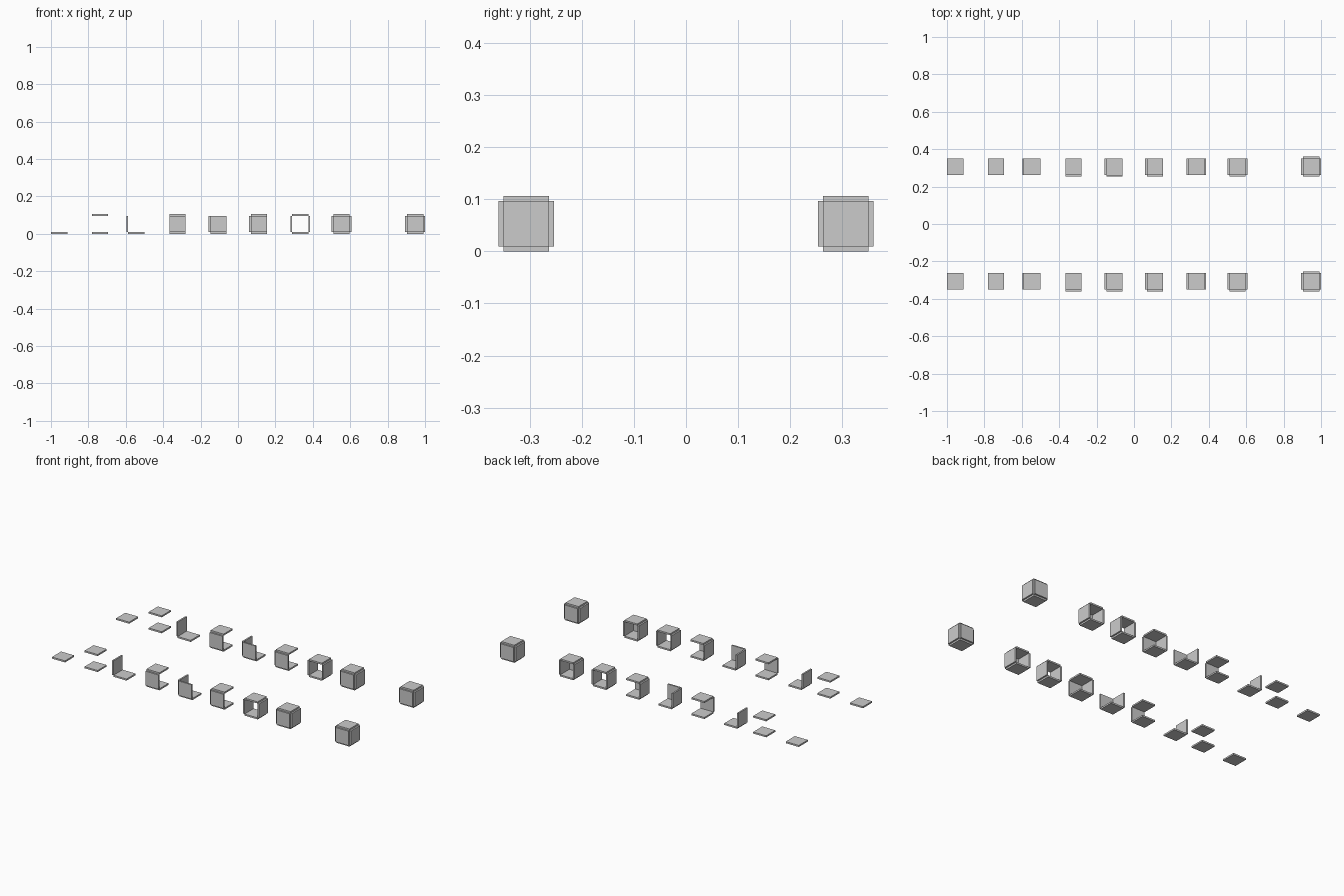
import bpy

if "Cube" in bpy.data.objects:
    bpy.data.objects.remove(bpy.data.objects["Cube"])

S = 0.087    # panel width (also the inner cube size)
T = 0.0096   # panel thickness
H = S / 2 + T / 2
ZC = T + S / 2

# direction of each cube face: Bottom, Top, Left, Right, Front, Rear
FACES = {
    "B": ("bottom", 2, -1), "T": ("top", 2, 1),
    "L": ("left", 0, -1), "R": ("right", 0, 1),
    "F": ("front", 1, -1), "K": ("rear", 1, 1),
}

# x centre of each box and the panels it has
BOXES = [
    (-0.956, "B"), (-0.738, "BT"), (-0.544, "BL"),
    (-0.324, "BTF"), (-0.104, "BLF"), (0.112, "BTLF"),
    (0.333, "BTLR"), (0.553, "BTLRF"), (0.947, "BTLRFK"),
]


def panel(name, x, y, axis, sign):
    loc, size = [x, y, ZC], [S, S, S]
    loc[axis] += sign * H
    size[axis] = T
    bpy.ops.mesh.primitive_cube_add(size=1, location=loc)
    ob = bpy.context.object
    ob.name = name
    ob.scale = size


# two identical rows of progressively closed boxes
for row, y in (("front_row", -0.3065), ("back_row", 0.3065)):
    for i, (x, faces) in enumerate(BOXES, 1):
        for f in faces:
            label, axis, sign = FACES[f]
            panel(f"{row}_box_{i}_{label}_panel", x, y, axis, sign)
